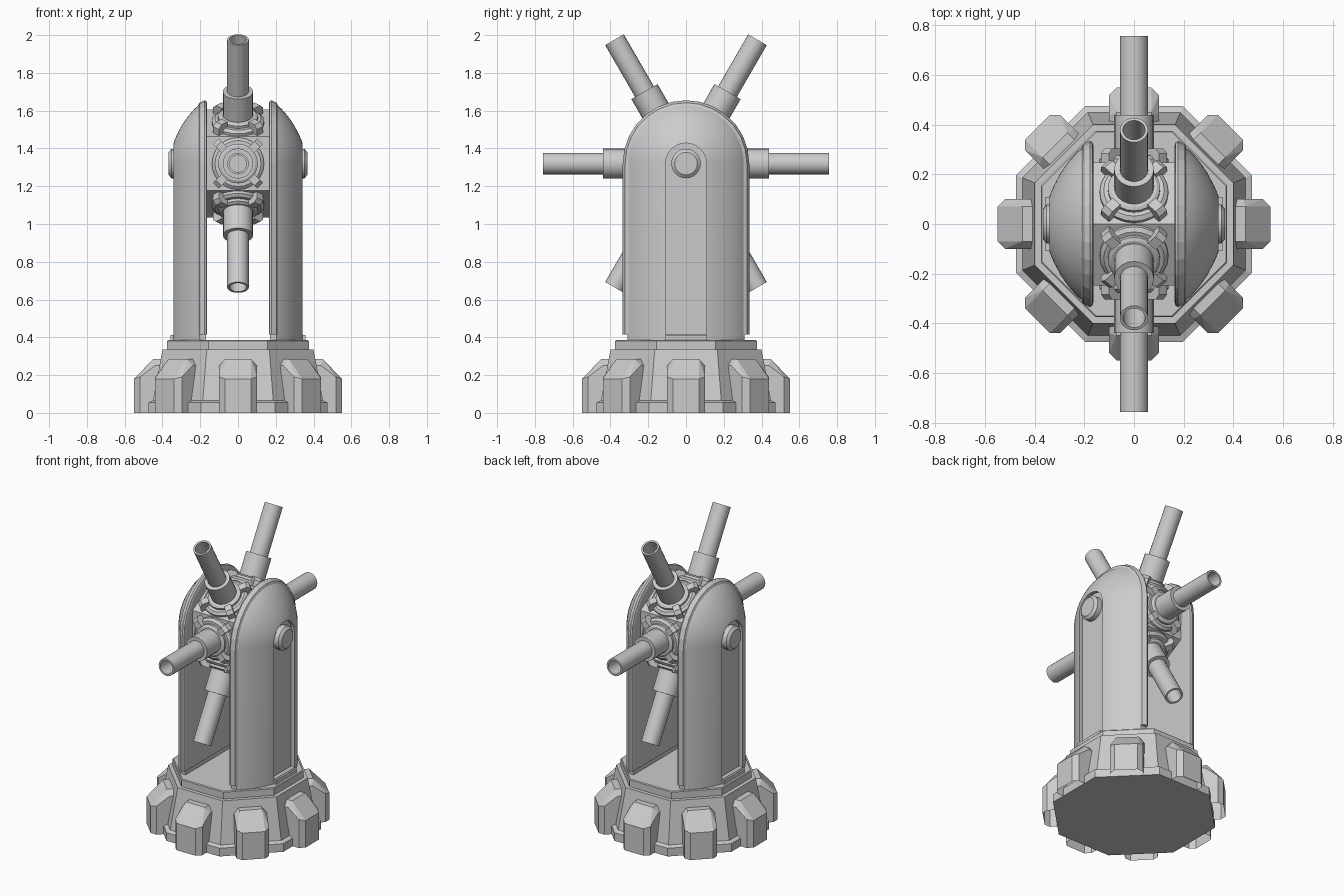
import bpy, bmesh
from math import pi, sin, cos, radians
from mathutils import Matrix, Vector

if "Cube" in bpy.data.objects:
    bpy.data.objects.remove(bpy.data.objects["Cube"])

AXLE_Z = 1.32


def finish(name, bm, smooth=None):
    bmesh.ops.recalc_face_normals(bm, faces=bm.faces)
    me = bpy.data.meshes.new(name)
    bm.to_mesh(me)
    bm.free()
    ob = bpy.data.objects.new(name, me)
    bpy.context.collection.objects.link(ob)
    if smooth:
        bpy.ops.object.select_all(action='DESELECT')
        ob.select_set(True)
        bpy.context.view_layer.objects.active = ob
        bpy.ops.object.shade_smooth_by_angle(angle=radians(smooth))
    return ob


def skin(bm, rings):
    """Join closed rings of points and cap both ends."""
    rows = [[bm.verts.new(p) for p in r] for r in rings]
    n = len(rows[0])
    for a, b in zip(rows, rows[1:]):
        for i in range(n):
            j = (i + 1) % n
            bm.faces.new((a[i], a[j], b[j], b[i]))
    bm.faces.new(rows[0])
    bm.faces.new(rows[-1])


def lathe(name, profile, sides, matrix=Matrix(), phase=0.0, smooth=None):
    """Turn (radius, height) pairs around z, then place with a matrix."""
    bm = bmesh.new()
    skin(bm, [[matrix @ Vector((r * cos(phase + 2 * pi * i / sides),
                                r * sin(phase + 2 * pi * i / sides), h))
               for i in range(sides)] for r, h in profile])
    return finish(name, bm, smooth)


def arch(name, profile, bottom, side, steps, smooth=None):
    """Sweep (x, half width) pairs along a round-topped door outline."""
    bm = bmesh.new()
    skin(bm, [[(side * x, r, bottom)]
              + [(side * x, r * cos(pi * i / steps), AXLE_Z + r * sin(pi * i / steps))
                 for i in range(steps + 1)]
              + [(side * x, -r, bottom)] for x, r in profile])
    return finish(name, bm, smooth)


def hull(name, points, matrix=Matrix(), open_bottom=False):
    bm = bmesh.new()
    for p in points:
        bm.verts.new(matrix @ Vector(p))
    res = bmesh.ops.convex_hull(bm, input=bm.verts)
    junk = [v for v in res["geom_interior"] if isinstance(v, bmesh.types.BMVert)]
    bmesh.ops.delete(bm, geom=junk, context='VERTS')
    bmesh.ops.dissolve_limit(bm, angle_limit=0.02, verts=bm.verts, edges=bm.edges)
    bmesh.ops.recalc_face_normals(bm, faces=bm.faces)
    if open_bottom:
        low = [f for f in bm.faces if f.normal.z < -.99]
        bmesh.ops.delete(bm, geom=low, context='FACES')
    return finish(name, bm)


# Octagonal base: skirt, taper and top plate (given as apothems)
k = 1 / cos(pi / 8)
base = [(.475, 0), (.475, .055), (.45, .065), (.40, .335), (.375, .335), (.375, .38), (.37, .385)]
lathe("base", [(a * k, h) for a, h in base], 8, phase=pi / 8)

# Eight chamfered foot blocks, open underneath
half = [(.55, .07, 0), (.55, .07, .18), (.52, .10, 0), (.52, .10, .19), (.44, .10, .25),
        (.45, .07, .285), (.39, .07, .285), (.39, .10, .25), (.41, .10, 0)]
block = half + [(x, -y, z) for x, y, z in half]
for i in range(8):
    hull(f"foot_block_{i}", block, Matrix.Rotation(i * pi / 4, 4, 'Z'), True)

# Side housings: domed shell with sunken panel, sill, rim and axle cap
for side, label in ((1, "right"), (-1, "left")):
    shell = arch(f"shell_{label}",
                 [(.17, .31), (.205, .31), (.23, .29), (.265, .25), (.295, .207),
                  (.32, .16), (.338, .12), (.345, .095)],
                 .38, side, 24, 30)
    cutter = arch(f"panel_cutter_{label}", [(.318, .108), (.45, .108)], .415, side, 24)
    cutter.hide_render = True
    cutter.hide_viewport = True
    mod = shell.modifiers.new("panel", 'BOOLEAN')
    mod.object = cutter
    mod.solver = 'EXACT'
    hull(f"sill_{label}", [(side * x, y, z) for x in (.325, .358)
                           for y in (-.108, .108) for z in (.38, .413)])

    arch(f"rim_{label}", [(.163, .315), (.168, .33), (.178, .335), (.205, .322), (.215, .295)],
         .415, side, 14)
    to_side = Matrix.Translation((0, 0, AXLE_Z)) @ Matrix.Rotation(side * pi / 2, 4, 'Y')
    lathe(f"axle_cap_{label}", [(.078, .30), (.078, .352), (.06, .367)], 24, to_side, smooth=30)

# Six-sided hub turning on the x axis
to_x = Matrix.Translation((0, 0, AXLE_Z)) @ Matrix.Rotation(pi / 2, 4, 'Y')
lathe("hub", [(.285, -.163), (.285, .163)], 6, to_x, phase=0)

# Six barrels, each with stepped flange, four clips, sleeve and hollow tube
for i in range(6):
    m = Matrix.Translation((0, 0, AXLE_Z)) @ Matrix.Rotation(pi / 2 + i * pi / 3, 4, 'X')
    lathe(f"flange_{i}", [(.138, .24), (.138, .262), (.122, .275), (.105, .275),
                          (.105, .29), (.092, .298)], 24, m, smooth=30)
    lathe(f"sleeve_{i}", [(.08, .25), (.08, .44)], 20, m, smooth=30)
    lathe(f"barrel_{i}", [(.057, .40), (.057, .757), (.045, .757), (.045, .50)],
          20, m, smooth=30)
    for j in range(4):
        turn = m @ Matrix.Rotation(pi / 4 + j * pi / 2, 4, 'Z')
        clip = [(x, y, z) for y in (-.022, .022)
                for x, z in ((.10, .24), (.165, .24), (.165, .285), (.145, .305), (.10, .305))]
        hull(f"flange_clip_{i}_{j}", clip, turn)
